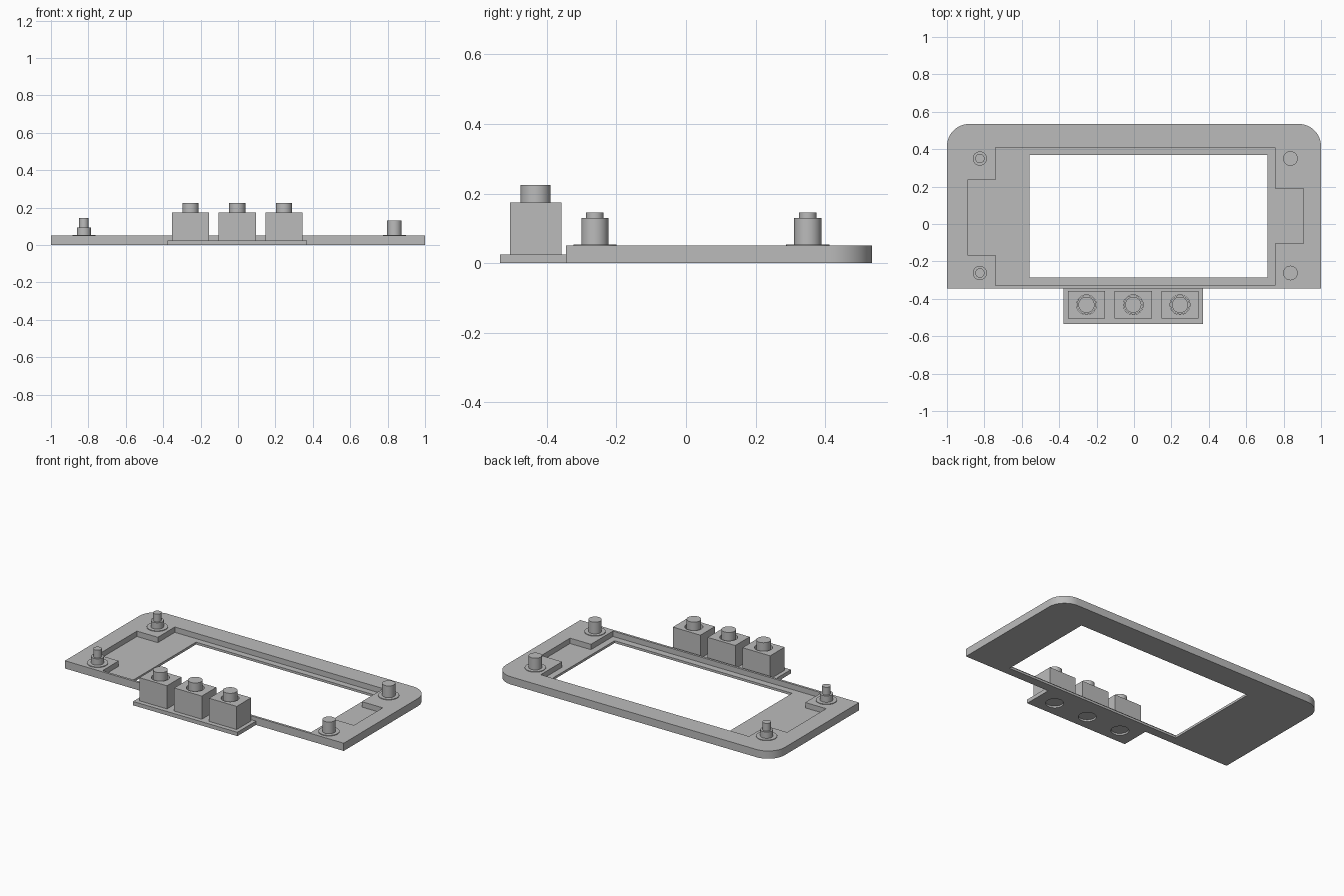
import bpy, bmesh, math

if "Cube" in bpy.data.objects:
    bpy.data.objects.remove(bpy.data.objects["Cube"])

grey = bpy.data.materials.new("plain_grey")
grey.diffuse_color = (0.5, 0.5, 0.5, 1)
grey.use_nodes = True
grey.node_tree.nodes["Principled BSDF"].inputs["Base Color"].default_value = grey.diffuse_color


def finish(name, bm):
    bmesh.ops.recalc_face_normals(bm, faces=bm.faces[:])
    me = bpy.data.meshes.new(name)
    bm.to_mesh(me)
    bm.free()
    me.materials.append(grey)
    ob = bpy.data.objects.new(name, me)
    bpy.context.collection.objects.link(ob)
    return ob


def prism(name, pts, z0, z1):
    """Extrude a flat outline from z0 to z1."""
    bm = bmesh.new()
    face = bm.faces.new([bm.verts.new((x, y, z0)) for x, y in pts])
    ext = bmesh.ops.extrude_face_region(bm, geom=[face])
    for g in ext["geom"]:
        if isinstance(g, bmesh.types.BMVert):
            g.co.z = z1
    return finish(name, bm)


def rect(x0, x1, y0, y1):
    return [(x0, y0), (x1, y0), (x1, y1), (x0, y1)]


def turned(name, x, y, profile, n=40):
    """Closed solid of revolution from (radius, z) rings."""
    bm = bmesh.new()
    rings = [[bm.verts.new((x + r * math.cos(2 * math.pi * i / n),
                            y + r * math.sin(2 * math.pi * i / n), z))
              for i in range(n)] for r, z in profile]
    for a, b in zip(rings, rings[1:]):
        for i in range(n):
            j = (i + 1) % n
            bm.faces.new((a[i], a[j], b[j], b[i]))
    bm.faces.new(rings[0])
    bm.faces.new(rings[-1])
    return finish(name, bm)


def cut(ob, cutters):
    for c in cutters:
        m = ob.modifiers.new("cut", "BOOLEAN")
        m.operation, m.solver, m.object = "DIFFERENCE", "EXACT", c
    dg = bpy.context.evaluated_depsgraph_get()
    me = bpy.data.meshes.new_from_object(ob.evaluated_get(dg))
    ob.modifiers.clear()
    ob.data = me


def smooth(ob):
    bpy.ops.object.select_all(action="DESELECT")
    ob.select_set(True)
    bpy.context.view_layer.objects.active = ob
    bpy.ops.object.shade_smooth_by_angle(angle=math.radians(30))


# Bezel plate: square front corners, rounded back corners
R, FRONT, BACK = 0.12, -0.345, 0.535
outline = [(-1, FRONT), (1, FRONT)]
for cx, start in ((1 - R, 0), (-1 + R, 90)):
    for k in range(13):
        a = math.radians(start + 7.5 * k)
        outline.append((cx + R * math.cos(a), BACK - R + R * math.sin(a)))
plate = prism("bezel_plate", outline, 0, 0.05)

# Screen window and the stepped recess around it
window = prism("window_cutter", rect(-0.56, 0.713, -0.287, 0.37), -0.1, 0.2)
recess = prism("recess_cutter", [
    (-0.74, 0.41), (0.755, 0.41), (0.755, 0.19), (0.905, 0.19),
    (0.905, -0.105), (0.755, -0.105), (0.755, -0.33), (-0.74, -0.33),
    (-0.74, -0.165), (-0.89, -0.165), (-0.89, 0.235), (-0.74, 0.235)], 0.015, 0.2)
cut(plate, [recess, window])
helpers = [window, recess]
round_parts = [plate]

# Mounting posts with thin foot discs: stepped on the left, plain on the right
for y, end in ((0.35, "back"), (-0.262, "front")):
    round_parts.append(turned("left_post_" + end, -0.824, y, [
        (0.062, 0.045), (0.062, 0.054), (0.038, 0.054), (0.038, 0.095),
        (0.025, 0.095), (0.025, 0.145)]))
    round_parts.append(turned("right_post_" + end, 0.836, y, [
        (0.062, 0.045), (0.062, 0.054), (0.039, 0.054), (0.039, 0.13)]))

# Button strip with three bored housings and push buttons
strip = prism("button_strip", rect(-0.378, 0.37, -0.535, FRONT), 0, 0.025)
bores = []
for i in range(3):
    x, y = -0.254 + 0.25 * i, -0.432
    housing = prism("button_housing", rect(x - 0.099, x + 0.099, -0.506, -0.358),
                    0.025, 0.175)
    bore = turned("bore_cutter", x, y, [(0.053, -0.1), (0.053, 0.3)])
    cut(housing, [bore])
    bores.append(bore)
    button = turned("push_button", x, y, [
        (0.051, 0.01), (0.051, 0.13), (0.043, 0.13), (0.043, 0.225)])
    round_parts += [housing, button]
cut(strip, bores)
round_parts.append(strip)

for ob in helpers + bores:
    bpy.data.objects.remove(ob, do_unlink=True)
for ob in round_parts:
    smooth(ob)
